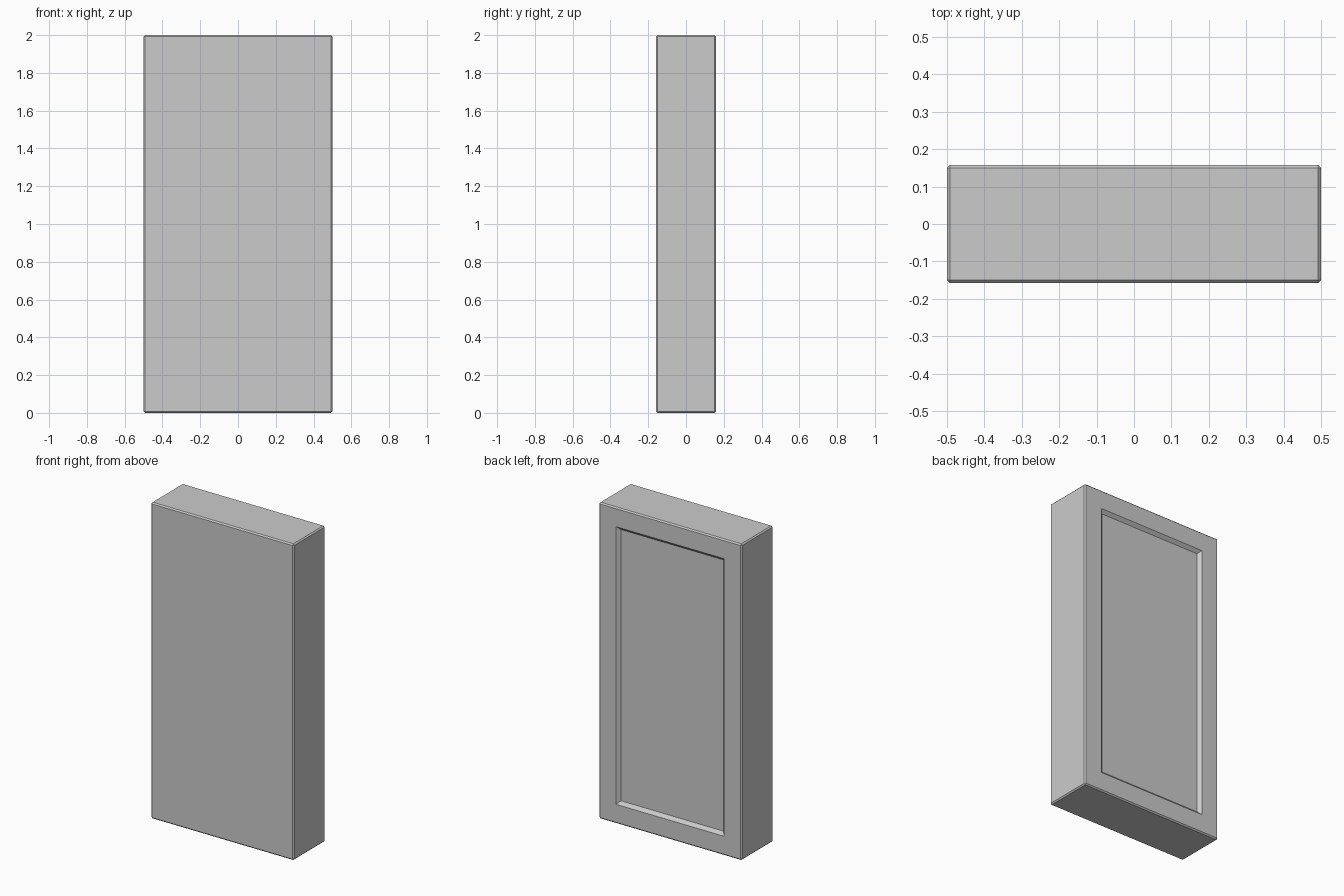
import bpy, bmesh
from mathutils import Matrix

if "Cube" in bpy.data.objects:
    bpy.data.objects.remove(bpy.data.objects["Cube"])

W, D, H = 1.0, 0.316, 2.0
CHAMFER = 0.008

bm = bmesh.new()

# Slab standing on the ground
bmesh.ops.create_cube(bm, size=1.0, matrix=Matrix.Translation((0, 0, H / 2)) @ Matrix.Diagonal((W, D, H, 1)))

# Chamfer all outer edges
bmesh.ops.bevel(bm, geom=bm.edges[:], offset=CHAMFER, segments=1, affect='EDGES')
bm.normal_update()

# Back face: flat border, then a 45 degree step down to the sunken panel
back = max(bm.faces, key=lambda f: f.calc_area() * f.normal.y)
bmesh.ops.inset_region(bm, faces=[back], thickness=0.122 - CHAMFER, use_even_offset=True)
bmesh.ops.inset_region(bm, faces=[back], thickness=0.02, use_even_offset=True)
bmesh.ops.translate(bm, verts=back.verts[:], vec=(0, -0.02, 0))
bmesh.ops.recalc_face_normals(bm, faces=bm.faces[:])

mesh = bpy.data.meshes.new("panelled_slab")
bm.to_mesh(mesh)
bm.free()
bpy.context.collection.objects.link(bpy.data.objects.new("panelled_slab", mesh))
